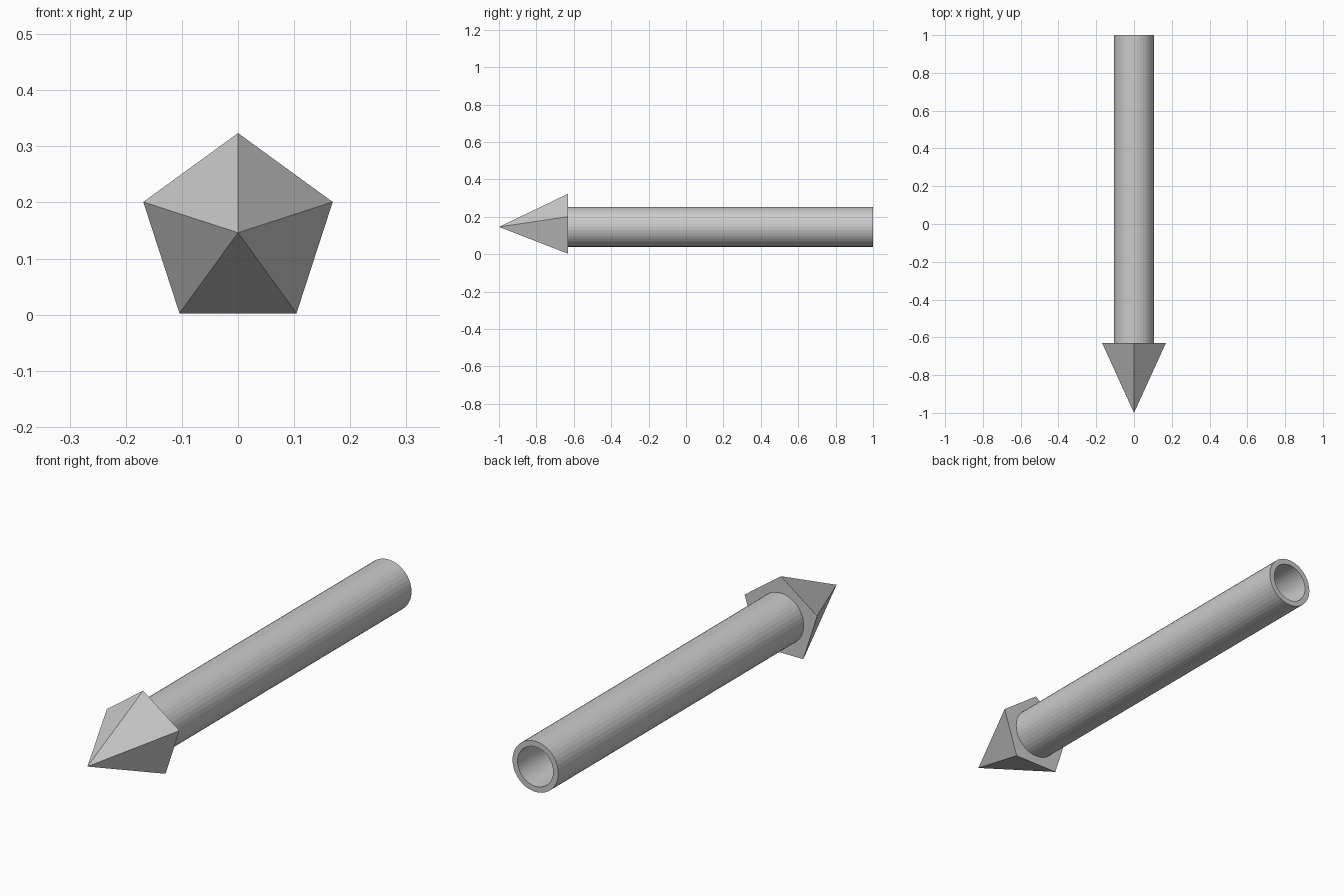
import bpy, bmesh, math
from mathutils import Matrix

if "Cube" in bpy.data.objects:
    bpy.data.objects.remove(bpy.data.objects["Cube"])

AXIS_Z = 0.146      # height of the long axis
NECK_Y = -0.63      # where head meets shaft


def add_cone(name, sides, r_back, r_front, y_back, y_front, capped):
    """Cone or cylinder lying along y, front end towards -y."""
    bm = bmesh.new()
    place = (Matrix.Translation((0, (y_back + y_front) / 2, AXIS_Z))
             @ Matrix.Rotation(math.radians(90), 4, 'X'))
    bmesh.ops.create_cone(bm, cap_ends=capped, segments=sides, radius1=r_back,
                          radius2=r_front, depth=y_back - y_front, matrix=place)
    bmesh.ops.remove_doubles(bm, verts=bm.verts, dist=1e-5)
    mesh = bpy.data.meshes.new(name)
    bm.to_mesh(mesh)
    bm.free()
    obj = bpy.data.objects.new(name, mesh)
    bpy.context.collection.objects.link(obj)
    return obj


# Five-sided pointed head with a flat back
add_cone("pointed_head", 5, 0.1775, 0.0, NECK_Y, -1.0, True)

# Hollow round shaft, open at the back
shaft = add_cone("hollow_shaft", 40, 0.1065, 0.1065, 1.0, NECK_Y, False)
wall = shaft.modifiers.new("wall", 'SOLIDIFY')
wall.thickness = 0.0235
wall.offset = -1
